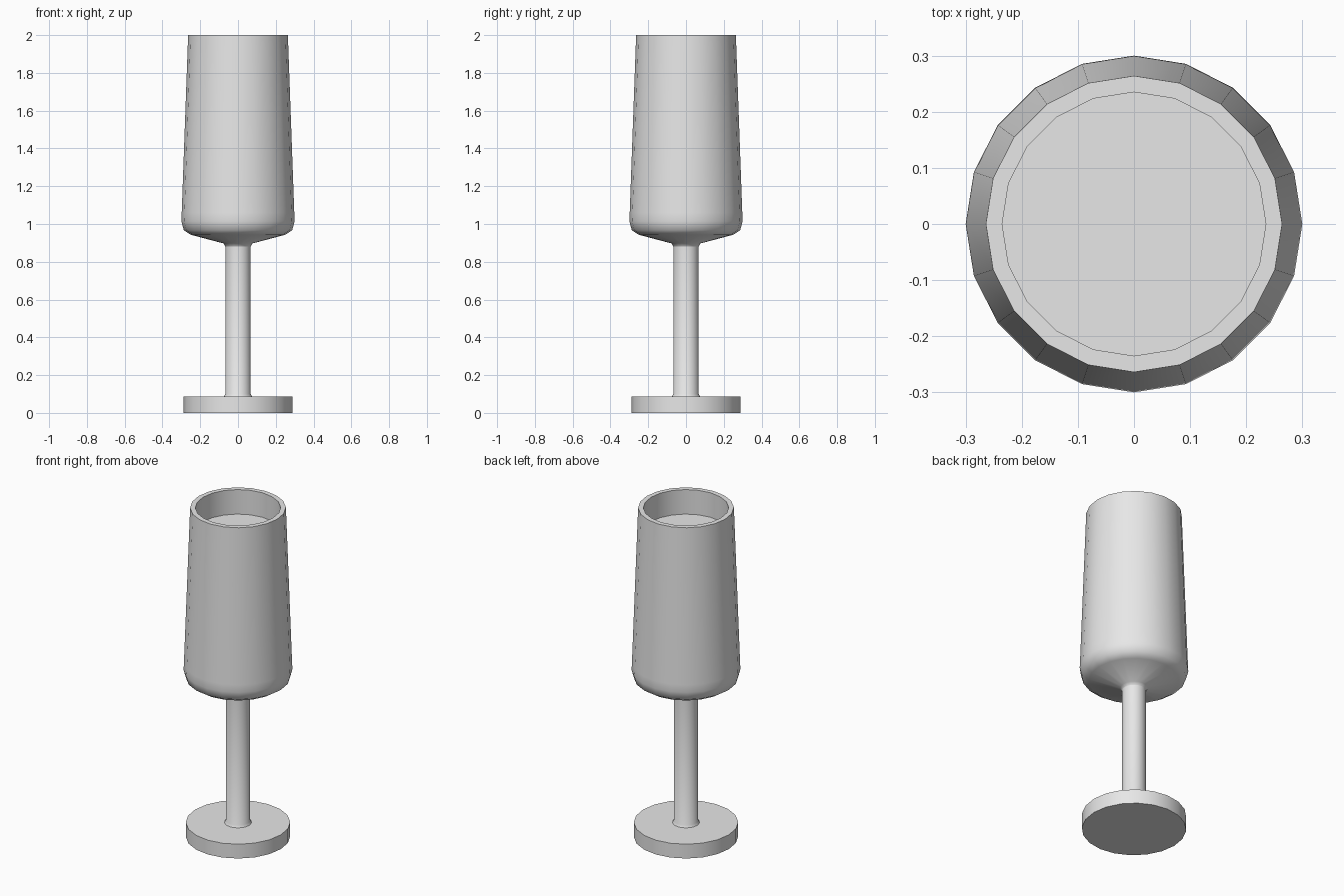
import bpy
import bmesh
import math

SIDES = 20

cube = bpy.data.objects.get("Cube")
if cube:
    bpy.data.objects.remove(cube, do_unlink=True)

# One plain grey for the whole goblet
grey = bpy.data.materials.new("plain_grey")
grey.use_nodes = True
colour = (0.8, 0.8, 0.8, 1)
grey.diffuse_color = colour
grey.node_tree.nodes["Principled BSDF"].inputs["Base Color"].default_value = colour


def lathe(name, profile):
    """Turn a (radius, height) profile round z and close both ends."""
    bm = bmesh.new()
    rings = []
    for radius, z in profile:
        angles = [math.tau * i / SIDES for i in range(SIDES)]
        rings.append([bm.verts.new((radius * math.cos(a), radius * math.sin(a), z))
                      for a in angles])
    for low, high in zip(rings, rings[1:]):
        for i in range(SIDES):
            j = (i + 1) % SIDES
            bm.faces.new((low[i], low[j], high[j], high[i]))
    bm.faces.new(rings[0][::-1])
    bm.faces.new(rings[-1])
    mesh = bpy.data.meshes.new(name)
    bm.to_mesh(mesh)
    bm.free()
    mesh.materials.append(grey)
    obj = bpy.data.objects.new(name, mesh)
    bpy.context.collection.objects.link(obj)
    bpy.ops.object.select_all(action="DESELECT")
    obj.select_set(True)
    bpy.context.view_layer.objects.active = obj
    bpy.ops.object.shade_smooth_by_angle(angle=math.radians(50))
    return obj


# Flat round foot
lathe("base", [(0.288, 0), (0.288, 0.087)])

# Thin stem with a small flare where it meets the foot
lathe("stem", [(0.076, 0.085), (0.067, 0.1), (0.067, 0.885)])

# Tapered bowl: rounded underside, outer wall, rim, inner wall and filled level
lathe("bowl", [(0.067, 0.88), (0.076, 0.897), (0.25, 0.943), (0.287, 0.967),
               (0.3, 1.015), (0.298, 1.06), (0.264, 2.0), (0.235, 2.0),
               (0.237, 1.85)])
